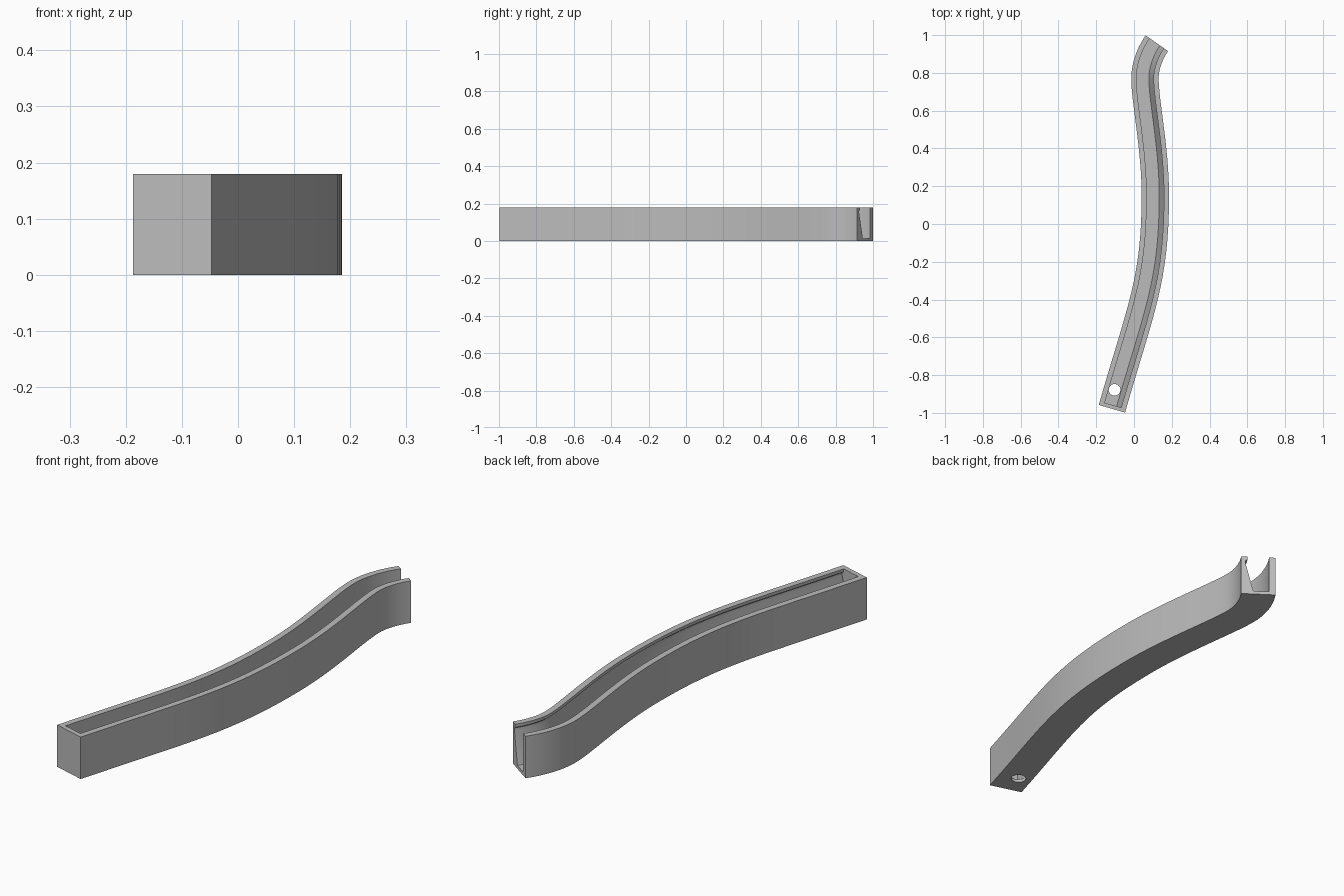
import bpy, bmesh
from math import sin, cos, radians
from mathutils import Vector
from mathutils.geometry import interpolate_bezier

cube = bpy.data.objects.get("Cube")
if cube:
    bpy.data.objects.remove(cube)

WIDTH, HEIGHT = 0.145, 0.18
HALF = WIDTH / 2

grey = bpy.data.materials.new("light grey")
grey.use_nodes = True
grey.diffuse_color = (0.5, 0.5, 0.5, 1)
grey.node_tree.nodes["Principled BSDF"].inputs["Base Color"].default_value = (0.5, 0.5, 0.5, 1)


def heading(deg):
    return Vector((sin(radians(deg)), cos(radians(deg)), 0))


# Centre line: position, heading from +y, handle lengths before and after
knots = [
    (Vector((-0.117, -0.978, 0)), 16, 0, 0.55),
    (Vector((0.113, 0.15, 0)), 0, 0.45, 0.25),
    (Vector((0.058, 0.77, 0)), 0, 0.12, 0.065),
    (Vector((0.121, 0.957, 0)), 35, 0.065, 0),
]
path = []
for (p, a, _, out), (q, b, back, _) in zip(knots, knots[1:]):
    piece = interpolate_bezier(p, p + heading(a) * out, q - heading(b) * back, q, 17)
    path += piece[1:] if path else piece


def sweep(name, profile, start=0.0, extra=0.0):
    """Sweep a closed (across, height) profile along the centre line."""
    pts = [p.copy() for p in path]
    tangents = [(pts[min(i + 1, len(pts) - 1)] - pts[max(i - 1, 0)]).normalized()
                for i in range(len(pts))]
    tangents[0], tangents[-1] = heading(knots[0][1]), heading(knots[-1][1])
    pts[0] += tangents[0] * start
    pts[-1] += tangents[-1] * extra
    bm = bmesh.new()
    rings = []
    for p, t in zip(pts, tangents):
        side = Vector((t.y, -t.x, 0))
        rings.append([bm.verts.new(p + side * u + Vector((0, 0, z))) for u, z in profile])
    n = len(profile)
    for r, s in zip(rings, rings[1:]):
        for i in range(n):
            j = (i + 1) % n
            bm.faces.new((r[i], r[j], s[j], s[i]))
    bm.faces.new(rings[0])
    bm.faces.new(rings[-1])
    bmesh.ops.recalc_face_normals(bm, faces=bm.faces)
    mesh = bpy.data.meshes.new(name)
    bm.to_mesh(mesh)
    bm.free()
    obj = bpy.data.objects.new(name, mesh)
    bpy.context.collection.objects.link(obj)
    mesh.materials.append(grey)
    return obj


# Solid curved bar
channel = sweep("curved_channel", [(-HALF, 0), (HALF, 0), (HALF, HEIGHT), (-HALF, HEIGHT)])

# Hollow with a straight wall on one side, a slope and undercut lip on the other
cavity = sweep("cavity_cutter", [
    (-HALF + 0.027, 0.014), (HALF - 0.052, 0.014), (HALF - 0.018, 0.15),
    (HALF - 0.018, 0.16), (HALF - 0.027, 0.167), (HALF - 0.027, HEIGHT + 0.05),
    (-HALF + 0.027, HEIGHT + 0.05)], start=0.02, extra=0.03)

# Round hole through the floor near the closed end
bpy.ops.mesh.primitive_cylinder_add(vertices=24, radius=0.031, depth=0.08,
                                    location=(-0.103, -0.878, 0))
hole = bpy.context.object
hole.name = "hole_cutter"
hole.data.materials.append(grey)

bpy.ops.object.select_all(action='DESELECT')
channel.select_set(True)
bpy.context.view_layer.objects.active = channel
for cutter in (cavity, hole):
    cutter.hide_render = True
    mod = channel.modifiers.new(cutter.name, 'BOOLEAN')
    mod.operation = 'DIFFERENCE'
    mod.solver = 'EXACT'
    mod.object = cutter
    bpy.ops.object.modifier_apply(modifier=mod.name)
for cutter in (cavity, hole):
    bpy.data.objects.remove(cutter)
bpy.ops.object.shade_smooth_by_angle(angle=radians(25))
